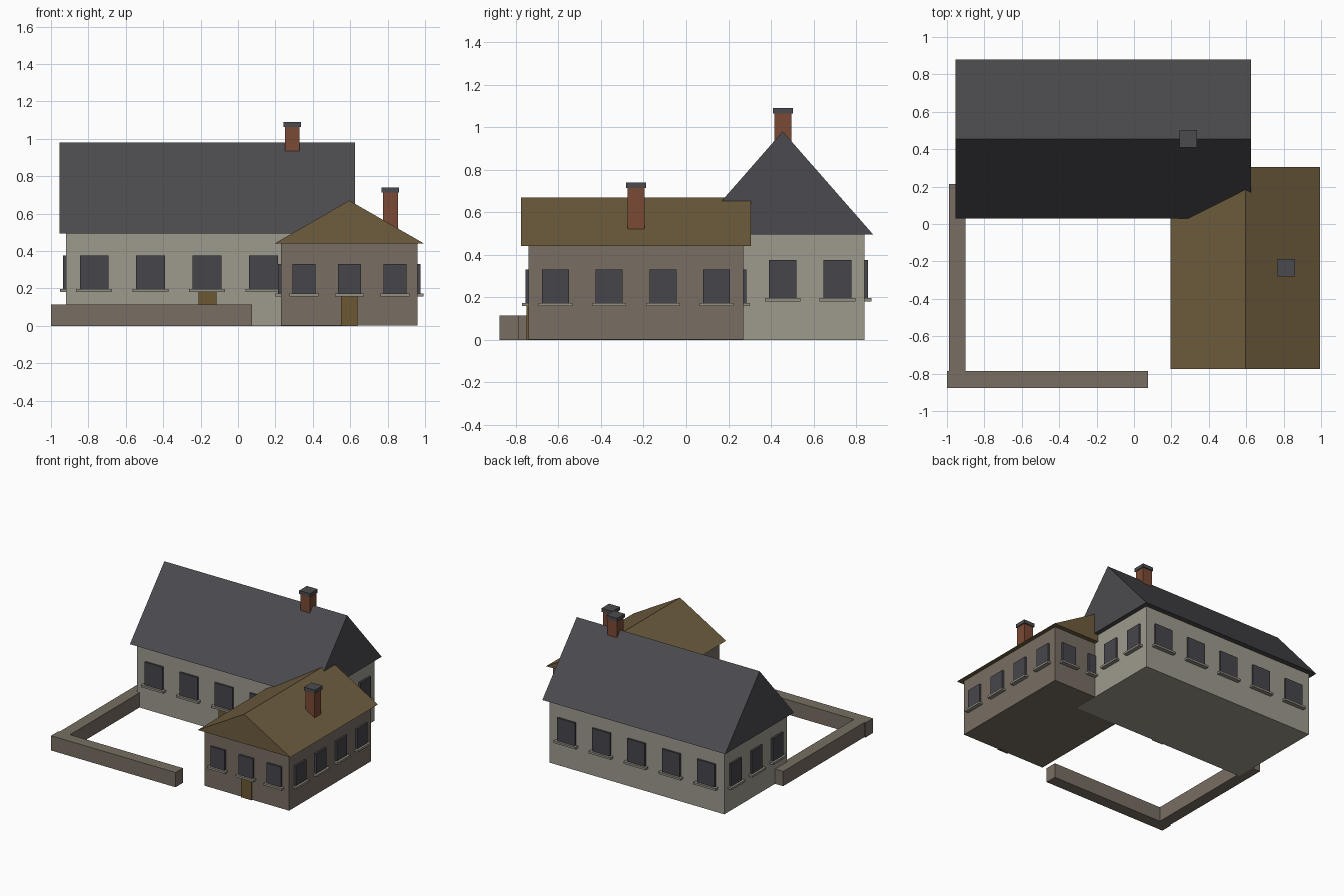
import bpy
from mathutils import Matrix, Vector

cube = bpy.data.objects.get("Cube")
if cube:
    bpy.data.objects.remove(cube)


def material(name, rgb):
    """Flat material from an 8-bit display colour, stored as linear."""
    lin = [((c / 255 + 0.055) / 1.055) ** 2.4 for c in rgb] + [1.0]
    m = bpy.data.materials.new(name)
    m.use_nodes = True
    m.diffuse_color = lin
    bsdf = m.node_tree.nodes["Principled BSDF"]
    bsdf.inputs["Base Color"].default_value = lin
    bsdf.inputs["Roughness"].default_value = 0.9
    return m


plaster = material("pale plaster", (158, 154, 141))
stone = material("brown stone", (120, 110, 99))
slate = material("dark slate", (75, 74, 78))
thatch = material("ochre roof", (110, 93, 62))
brick = material("red brick", (122, 74, 53))
glass = material("dark glass", (70, 69, 75))
wood = material("door wood", (108, 88, 50))
sill_grey = material("sill grey", (146, 142, 130))


def mesh_object(name, verts, faces, mat):
    mesh = bpy.data.meshes.new(name)
    mesh.from_pydata(verts, [], faces)
    mesh.materials.append(mat)
    ob = bpy.data.objects.new(name, mesh)
    bpy.context.collection.objects.link(ob)
    return ob


def box(name, x, y, z, mat, frame=Matrix()):
    """Box from (min, max) ranges, optionally placed in a local frame."""
    verts = [frame @ Vector((a, b, c)) for c in z for a, b in
             ((x[0], y[0]), (x[1], y[0]), (x[1], y[1]), (x[0], y[1]))]
    faces = [(3, 2, 1, 0), (4, 5, 6, 7)]
    faces += [(i, (i + 1) % 4, (i + 1) % 4 + 4, i + 4) for i in range(4)]
    return mesh_object(name, verts, faces, mat)


def gable_roof(name, x, y, eave, ridge, along_x, mat):
    """Solid triangular prism with its ridge along x or y."""
    mx, my = sum(x) / 2, sum(y) / 2
    if along_x:
        ends = [[(a, y[0], eave), (a, y[1], eave), (a, my, ridge)] for a in x]
    else:
        ends = [[(x[1], b, eave), (x[0], b, eave), (mx, b, ridge)] for b in y]
    faces = [(2, 1, 0), (3, 4, 5)]
    faces += [(i, (i + 1) % 3, (i + 1) % 3 + 3, i + 3) for i in range(3)]
    return mesh_object(name, ends[0] + ends[1], faces, mat)


def windows(prefix, x, y, z, counts, width_ratio, sill_extra):
    """Evenly spaced windows with sills on all four walls of a building."""
    mid = Vector((sum(x) / 2, sum(y) / 2, 0))
    size = (x[1] - x[0], y[1] - y[0])
    for k, side in enumerate(("front", "left", "back", "right")):
        length, depth = size[k % 2], size[1 - k % 2] / 2
        # Local frame: wall runs along x and faces -y
        frame = Matrix.Translation(mid) @ Matrix.Rotation(k * 1.5707963, 4, "Z")
        step = length / counts[k % 2]
        half = step * width_ratio / 2
        for i in range(counts[k % 2]):
            c = -length / 2 + step * (i + 0.5)
            tag = f"{prefix}_{side}_{i + 1}"
            box(f"window_{tag}", (c - half, c + half),
                (-depth - 0.015, -depth + 0.01), z, glass, frame)
            w = half + sill_extra
            box(f"sill_{tag}", (c - w, c + w), (-depth - 0.032, -depth + 0.01),
                (z[0] - 0.014, z[0] + 0.002), sill_grey, frame)


def chimney(name, cx, cy, bottom, top):
    """Brick stack with a wider slate cap."""
    r, cap = 0.04, 0.047
    box(name + "_stack", (cx - r, cx + r), (cy - r, cy + r),
        (bottom, top - 0.025), brick)
    box(name + "_cap", (cx - cap, cx + cap), (cy - cap, cy + cap),
        (top - 0.027, top), slate)


# Main house
main_x, main_y = (-0.92, 0.59), (0.07, 0.84)
box("main_walls", main_x, main_y, (0, 0.497), plaster)
gable_roof("main_roof", (-0.955, 0.625), (0.03, 0.88), 0.495, 0.98, True, slate)
windows("main", main_x, main_y, (0.195, 0.375), (5, 3), 0.51, 0.019)
box("main_door", (-0.21, -0.115), (0.061, 0.08), (0, 0.19), wood)
chimney("main_chimney", 0.29, 0.455, 0.85, 1.09)

# Side wing
wing_x, wing_y = (0.23, 0.96), (-0.74, 0.27)
box("wing_walls", wing_x, wing_y, (0.001, 0.442), stone)
gable_roof("wing_roof", (0.195, 0.995), (-0.775, 0.305), 0.44, 0.67, False, thatch)
windows("wing", wing_x, wing_y, (0.172, 0.33), (3, 4), 0.505, 0.016)
box("wing_door", (0.55, 0.64), (-0.749, -0.73), (0, 0.17), wood)
chimney("wing_chimney", 0.815, -0.235, 0.42, 0.74)

# Low yard wall
box("yard_wall_front", (-1.0, 0.075), (-0.878, -0.787), (0, 0.115), stone)
box("yard_wall_side", (-0.99, -0.9), (-0.787, 0.215), (0, 0.115), stone)
